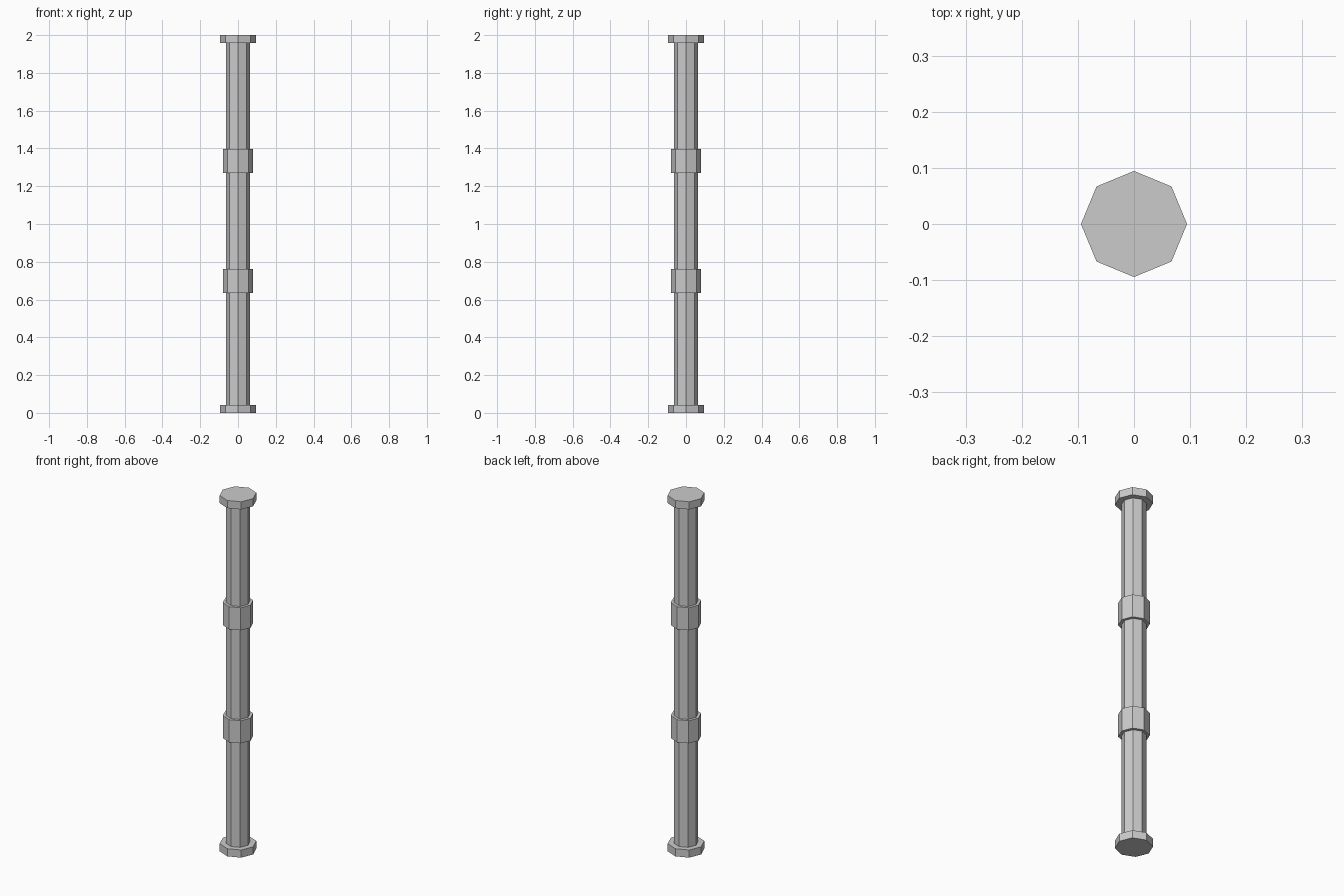
import bpy

if "Cube" in bpy.data.objects:
    bpy.data.objects.remove(bpy.data.objects["Cube"])


def octagon(name, radius, z0, z1):
    # eight-sided flat-shaded prism with a corner on each axis
    bpy.ops.mesh.primitive_cylinder_add(
        vertices=8, radius=radius, depth=z1 - z0, location=(0, 0, (z0 + z1) / 2))
    obj = bpy.context.object
    obj.name = name
    return obj


# Main pipe
octagon("pipe_shaft", 0.0625, 0.02, 1.98)

# End flanges
octagon("bottom_flange", 0.0945, 0.0, 0.043)
octagon("top_flange", 0.0945, 1.957, 2.0)

# Coupling collars
octagon("lower_collar", 0.0785, 0.635, 0.762)
octagon("upper_collar", 0.0785, 1.27, 1.397)
